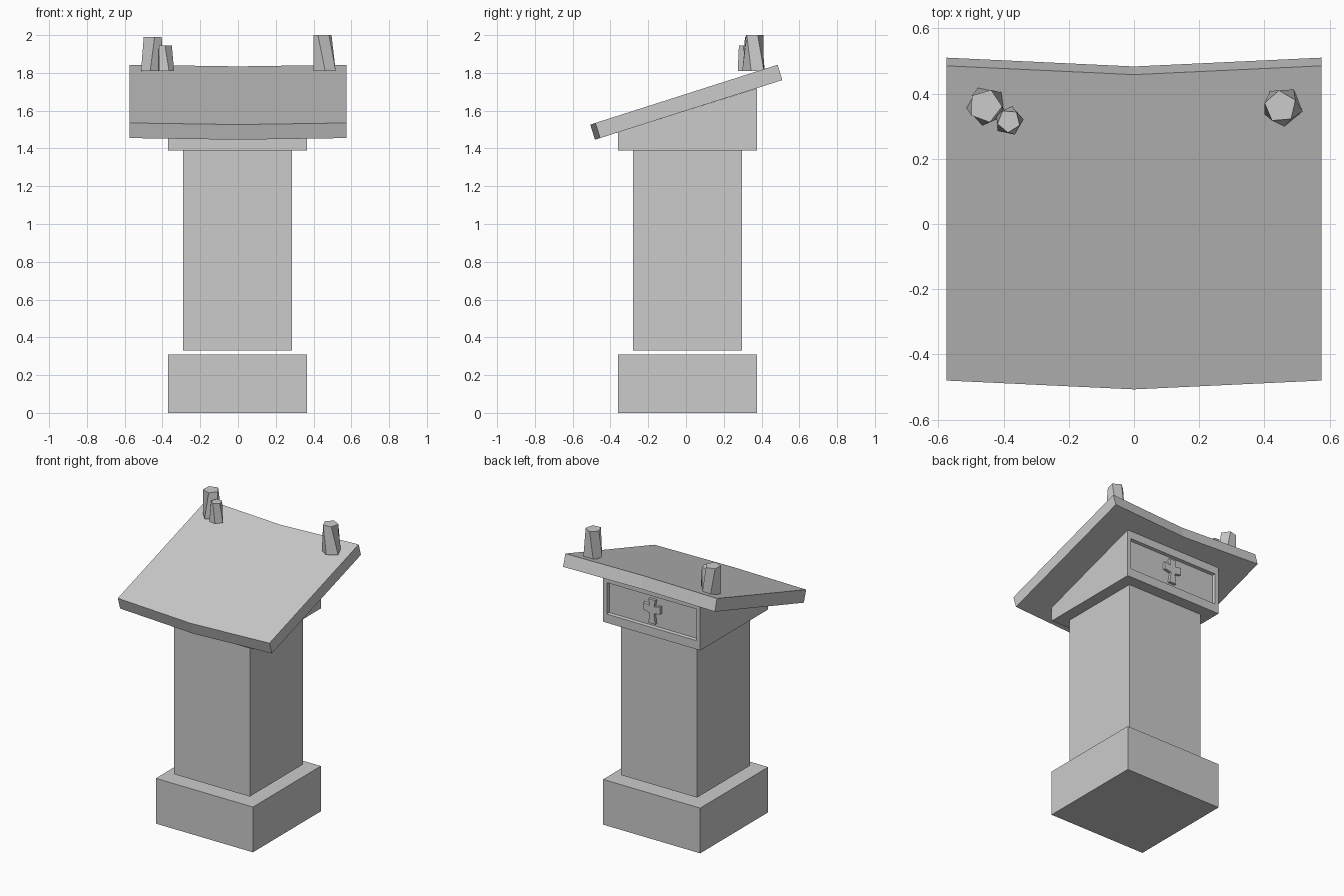
import bpy, bmesh, math

if "Cube" in bpy.data.objects:
    bpy.data.objects.remove(bpy.data.objects["Cube"])

CX, CY = -0.0025, 0.0075   # shared centre of the stacked blocks


def make_object(name, bm):
    bmesh.ops.recalc_face_normals(bm, faces=bm.faces)
    mesh = bpy.data.meshes.new(name)
    bm.to_mesh(mesh)
    bm.free()
    ob = bpy.data.objects.new(name, mesh)
    bpy.context.collection.objects.link(ob)
    return ob


def loft(bm, sections):
    """Join equal-length closed point loops and cap both ends."""
    loops = [[bm.verts.new(p) for p in s] for s in sections]
    n = len(loops[0])
    for a, b in zip(loops, loops[1:]):
        for i in range(n):
            j = (i + 1) % n
            bm.faces.new((a[i], a[j], b[j], b[i]))
    bm.faces.new(loops[0][::-1])
    bm.faces.new(loops[-1])


def block(name, half, z0, z1):
    bm = bmesh.new()
    sq = [(-half, -half), (half, -half), (half, half), (-half, half)]
    loft(bm, [[(CX + x, CY + y, z) for x, y in sq] for z in (z0, z1)])
    return make_object(name, bm)


# Base and column, with the narrow gap between them
block("base", 0.368, 0.0, 0.31)
block("column", 0.288, 0.33, 1.39)

# Sloped head with a recessed panel in the back
bm = bmesh.new()
profile = [(-0.36, 1.39), (0.375, 1.39), (0.375, 1.718), (-0.36, 1.486)]
loft(bm, [[(x, y, z) for y, z in profile] for x in (CX - 0.368, CX + 0.368)])
bmesh.ops.recalc_face_normals(bm, faces=bm.faces)
back = max(bm.faces, key=lambda f: f.calc_center_median().y)
bmesh.ops.inset_individual(bm, faces=[back], thickness=0.04)
for v in back.verts:
    v.co.z = 1.45 if v.co.z < 1.55 else 1.665
bmesh.ops.inset_individual(bm, faces=[back], thickness=0.006, depth=-0.02)
make_object("head", bm)

# Raised cross with flared arms inside the panel
half = [(0.026, -0.085), (0.016, -0.015), (0.064, -0.005), (0.064, 0.045),
        (0.018, 0.035), (0.026, 0.08)]
outline = half + [(-x, z) for x, z in reversed(half)]
bm = bmesh.new()
loft(bm, [[(CX + x, y, 1.56 + z) for x, z in outline] for y in (0.35, 0.374)])
make_object("cross", bm)

# Slanted reading board, bent into a shallow chevron along its centre line
board = [(-0.48, 1.535), (-0.455, 1.455), (0.51, 1.762), (0.485, 1.843)]
bm = bmesh.new()
loft(bm, [[(x, y - d, z - d * 0.32) for y, z in board]
          for x, d in ((-0.575, 0), (0, 0.027), (0.575, 0))])
make_object("reading_board", bm)


# Candles: five-sided tapered, twisted stubs
def candle(name, x, y, r0, r1, top, angle, twist, dx):
    bm = bmesh.new()
    rings = []
    for r, z, a0, ox in ((r0, 1.81, angle, 0), (r1, top, angle + twist, dx)):
        angs = [math.radians(a0 + 72 * k) for k in range(5)]
        rings.append([(x + ox + r * math.cos(a), y + r * math.sin(a), z)
                      for a in angs])
    loft(bm, rings)
    make_object(name, bm)


candle("candle_left_tall", -0.452, 0.362, 0.062, 0.052, 1.99, 114, 28, -0.004)
candle("candle_left_short", -0.384, 0.316, 0.046, 0.036, 1.945, 78, -28, 0.0)
candle("candle_right", 0.457, 0.36, 0.062, 0.05, 2.0, 130, -35, -0.008)
